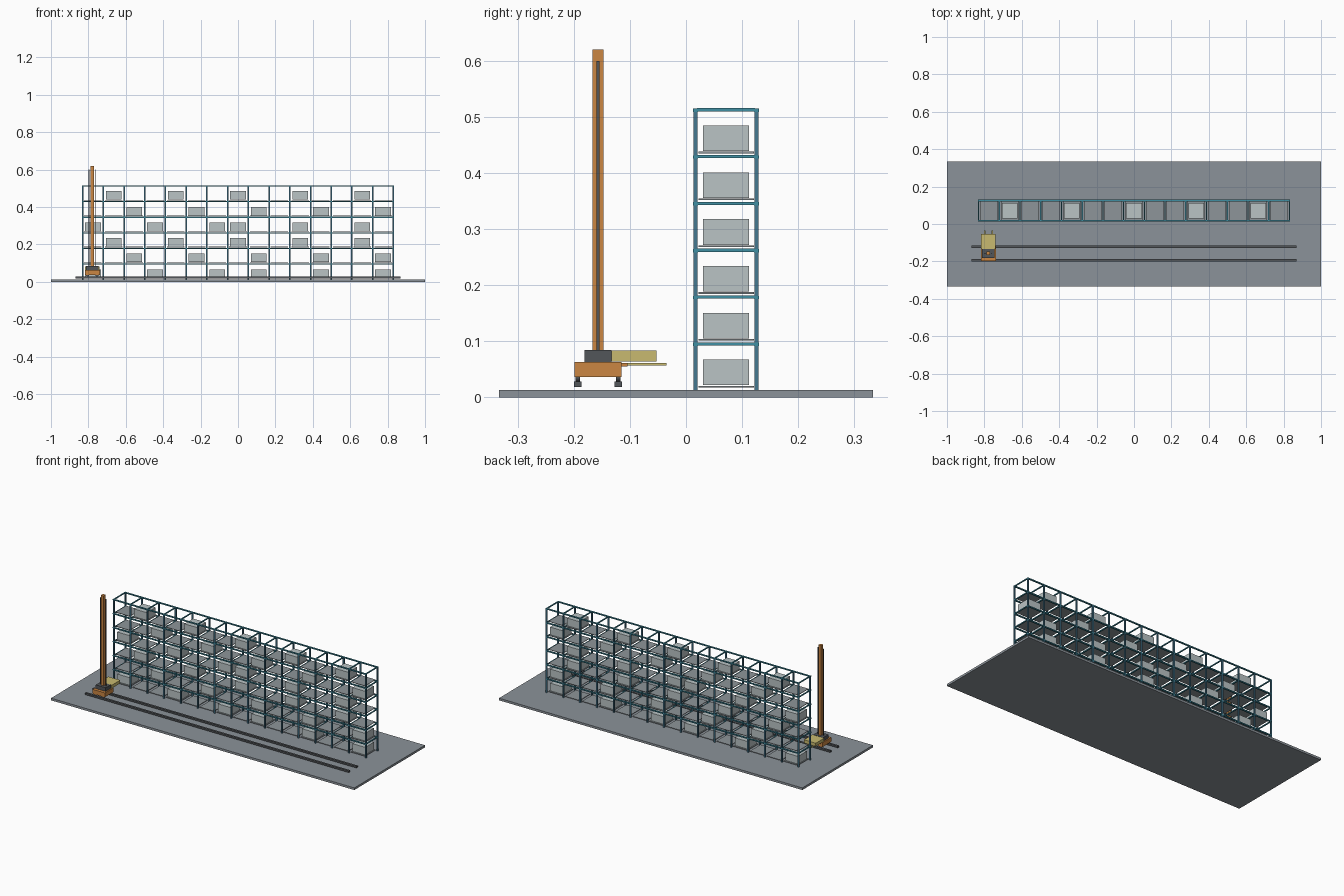
import bpy
from math import pi

cube = bpy.data.objects.get("Cube")
if cube:
    bpy.data.objects.remove(cube, do_unlink=True)


def material(name, rgb):
    m = bpy.data.materials.new(name)
    m.use_nodes = True
    m.diffuse_color = (*rgb, 1)
    m.node_tree.nodes["Principled BSDF"].inputs["Base Color"].default_value = (*rgb, 1)
    return m


concrete = material("concrete grey", (0.26, 0.29, 0.32))
shelf_grey = material("shelf grey", (0.27, 0.30, 0.32))
post_blue = material("post blue", (0.06, 0.19, 0.28))
beam_teal = material("beam teal", (0.05, 0.28, 0.37))
bin_grey = material("bin pale grey", (0.49, 0.55, 0.56))
orange = material("crane orange", (0.60, 0.24, 0.055))
yellow = material("load yellow", (0.58, 0.49, 0.16))
dark = material("dark steel", (0.085, 0.092, 0.10))


def box(name, mat, x, y, z):
    """Box spanning the (low, high) pair on each axis."""
    bpy.ops.mesh.primitive_cube_add(size=1)
    ob = bpy.context.object
    ob.name = name
    for v in ob.data.vertices:
        for axis, (lo, hi) in enumerate((x, y, z)):
            v.co[axis] = lo if v.co[axis] < 0 else hi
    ob.data.materials.append(mat)
    return ob


def around(c, half):
    return (c - half, c + half)


def copies(source, name, dx=0.0, dy=0.0, dz=0.0):
    ob = source.copy()
    ob.name = name
    ob.location = source.location
    ob.location.x += dx
    ob.location.y += dy
    ob.location.z += dz
    bpy.context.collection.objects.link(ob)


BAYS, LEVELS = 15, 6
LENGTH = 1.662
PITCH = LENGTH / BAYS
RISE = 0.0835
LEFT = -LENGTH / 2
FLOOR = 0.013
TOP = FLOOR + LEVELS * RISE

# Floor slab
box("floor_slab", concrete, (-1, 1), (-0.333, 0.333), (0, FLOOR))

# Rack uprights, front and back of every bay line
post = box("rack_post", post_blue, around(LEFT, 0.004), (0.013, 0.0205), (FLOOR, TOP))
for i in range(BAYS + 1):
    for dy in (0, 0.109):
        if i or dy:
            copies(post, "rack_post", i * PITCH, dy)

# Long beams and cross ties at each level
for level in range(1, LEVELS + 1):
    z = FLOOR + level * RISE
    for y in (0.0168, 0.1258):
        box("long_beam", beam_teal, around(0, LENGTH / 2 + 0.004), around(y, 0.0042), (z - 0.005, z + 0.001))
tie = box("cross_tie", beam_teal, around(LEFT, 0.0032), (0.0195, 0.123),
          (FLOOR + RISE - 0.004, FLOOR + RISE + 0.0015))
for i in range(BAYS + 1):
    for level in range(LEVELS):
        if i or level:
            copies(tie, "cross_tie", i * PITCH, 0, level * RISE)

# Shelf decks in every cell
deck = box("shelf_deck", shelf_grey, around(LEFT + PITCH / 2, 0.047), (0.022, 0.121),
           (FLOOR + 0.0045, FLOOR + 0.0075))
for i in range(BAYS):
    for level in range(LEVELS):
        if i or level:
            copies(deck, "shelf_deck", i * PITCH, 0, level * RISE)

# Storage bins: every third bay, staggered by level
bin_box = box("storage_bin", bin_grey, around(LEFT + PITCH / 2, 0.042), (0.03, 0.112),
              (FLOOR + 0.0085, FLOOR + 0.054))
for level in range(LEVELS):
    first = -level % 3
    bays = list(range(first, BAYS, 3))
    if level == 0:
        bays = [0, 3, 6, 8, 11, 14]
    if level == 3:
        bays = [0, 3, 6, 7, 10, 13]
    for i in bays:
        if i or level:
            copies(bin_box, "storage_bin", i * PITCH, 0, level * RISE)

# Crane rails and wheels
CX, CY = -0.779, -0.157
for side in (-1, 1):
    y = CY + side * 0.036
    box("crane_rail", dark, around(0, 0.87), around(y, 0.0065), (0.018, 0.028))
    for end in (-1, 1):
        bpy.ops.mesh.primitive_cylinder_add(vertices=16, radius=0.008, depth=0.008,
                                            location=(CX + end * 0.025, y, 0.036),
                                            rotation=(pi / 2, 0, 0))
        wheel = bpy.context.object
        wheel.name = "crane_wheel"
        wheel.data.materials.append(dark)
        bpy.ops.object.shade_smooth_by_angle()

# Crane carriage, drive housing and mast
box("carriage", orange, around(CX, 0.04), around(CY, 0.042), (0.0365, 0.0625))
box("drive_housing", dark, around(CX, 0.033), around(CY, 0.024), (0.0625, 0.0845))
box("mast", orange, around(CX, 0.009), around(CY, 0.01), (0.0845, 0.6))
box("mast_cap", orange, around(CX, 0.009), around(CY, 0.01), (0.6, 0.62))
for side in (-1, 1):
    box("mast_guide", dark, around(CX + side * 0.0185, 0.0025), around(CY, 0.0025), (0.0845, 0.6))

# Load, forks and fork brackets
box("carried_load", yellow, around(CX, 0.039), (CY + 0.024, -0.053), (0.064, 0.083))
for side in (-1, 1):
    x = CX + side * 0.02
    box("fork", yellow, around(x, 0.004), (-0.115, -0.035), (0.057, 0.061))
box("fork_bracket", orange, around(CX, 0.03), (-0.115, -0.104), (0.055, 0.0615))
